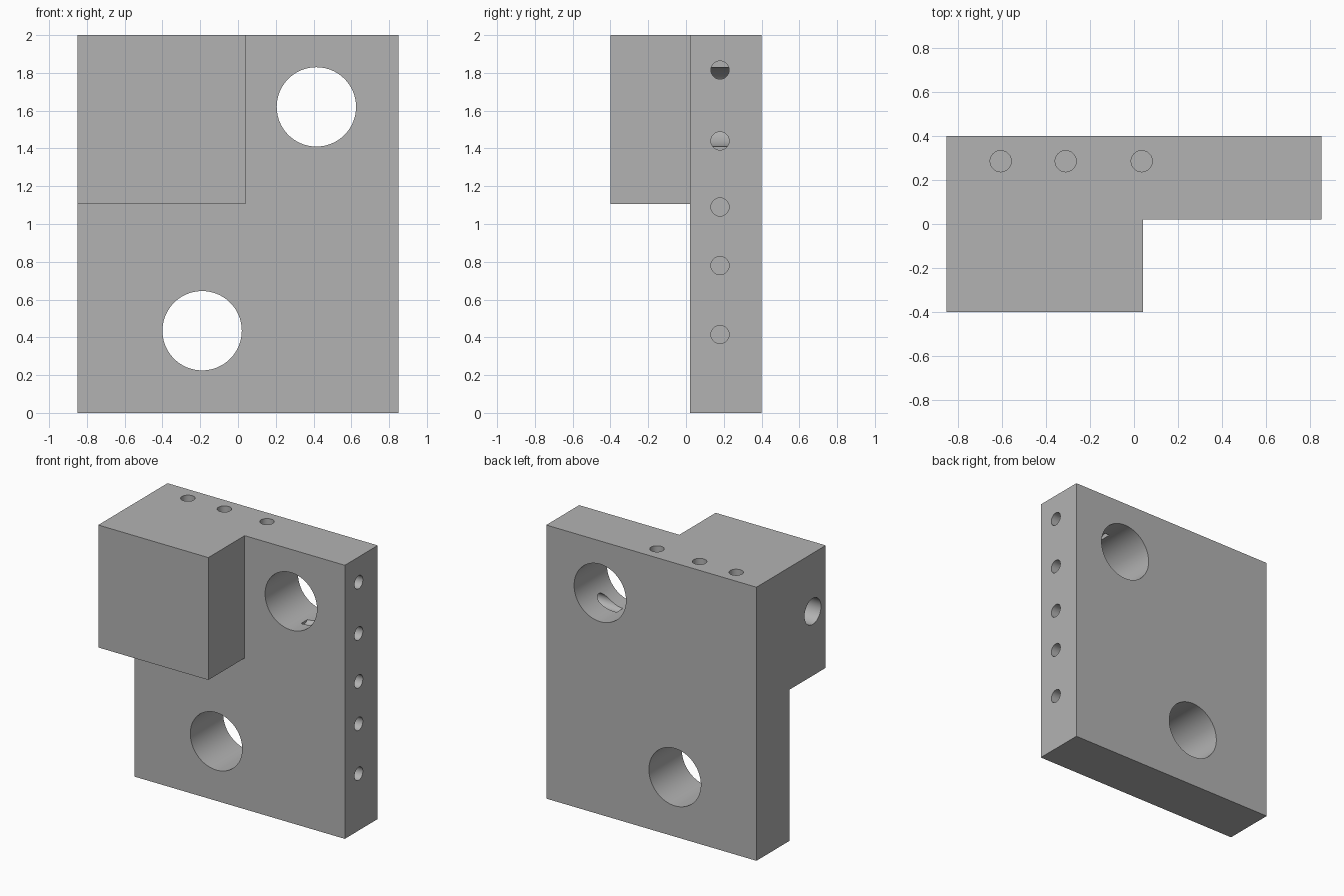
import bpy, math
from mathutils import Vector

cube = bpy.data.objects.get("Cube")
if cube:
    bpy.data.objects.remove(cube, do_unlink=True)

grey = bpy.data.materials.new("machined grey")
grey.use_nodes = True
colour = (0.45, 0.45, 0.45, 1)
grey.diffuse_color = colour
grey.node_tree.nodes["Principled BSDF"].inputs["Base Color"].default_value = colour


def box(name, low, high):
    low, high = Vector(low), Vector(high)
    bpy.ops.mesh.primitive_cube_add(size=1, location=(low + high) / 2)
    ob = bpy.context.object
    ob.name = name
    ob.scale = high - low
    bpy.ops.object.transform_apply(location=True, rotation=True, scale=True)
    ob.data.materials.append(grey)
    return ob


def drill(name, start, end, radius, sides=48):
    """Hidden cylinder used to cut a hole between two points."""
    start, end = Vector(start), Vector(end)
    axis = end - start
    bpy.ops.mesh.primitive_cylinder_add(vertices=sides, radius=radius, depth=axis.length,
                                        location=(start + end) / 2)
    ob = bpy.context.object
    ob.name = name
    ob.rotation_euler = axis.to_track_quat("Z", "Y").to_euler()
    bpy.ops.object.transform_apply(location=True, rotation=True, scale=True)
    ob.data.materials.append(grey)
    ob.hide_render = True
    return ob


def combine(target, tool, operation):
    """Apply a boolean and discard the tool."""
    mod = target.modifiers.new(tool.name, "BOOLEAN")
    mod.object, mod.operation, mod.solver = tool, operation, "EXACT"
    bpy.context.view_layer.objects.active = target
    bpy.ops.object.modifier_apply(modifier=mod.name)
    bpy.data.objects.remove(tool, do_unlink=True)


# Upright plate with the corner block growing from its front
W, FRONT, STEP, TOP = 0.85, -0.4, 0.02, 2
body = box("drilled_bracket", (-W, STEP, 0), (W, -FRONT, TOP))
combine(body, box("corner_block", (-W, FRONT, 1.105), (0.04, 0.2, TOP)), "UNION")

# Two large bores through the plate
for x, z in ((0.415, 1.62), (-0.19, 0.435)):
    combine(body, drill("large_bore", (x, -0.1, z), (x, 0.5, z), 0.21, 96), "DIFFERENCE")

# Row of blind holes in the side edge
for z in (1.815, 1.44, 1.09, 0.78, 0.415):
    combine(body, drill("edge_hole", (0.9, 0.18, z), (0.41, 0.18, z), 0.048), "DIFFERENCE")

# Row of blind holes in the top
for x in (-0.605, -0.31, 0.035):
    combine(body, drill("top_hole", (x, 0.285, 2.05), (x, 0.285, 1.56), 0.048), "DIFFERENCE")

# Blind hole in the outer side of the block
combine(body, drill("block_hole", (-0.9, -0.25, 1.575), (-0.4, -0.25, 1.575), 0.095),
        "DIFFERENCE")

# Smooth bores with crisp rims
bpy.ops.object.select_all(action="DESELECT")
body.select_set(True)
bpy.context.view_layer.objects.active = body
bpy.ops.object.shade_smooth_by_angle(angle=math.radians(30))
